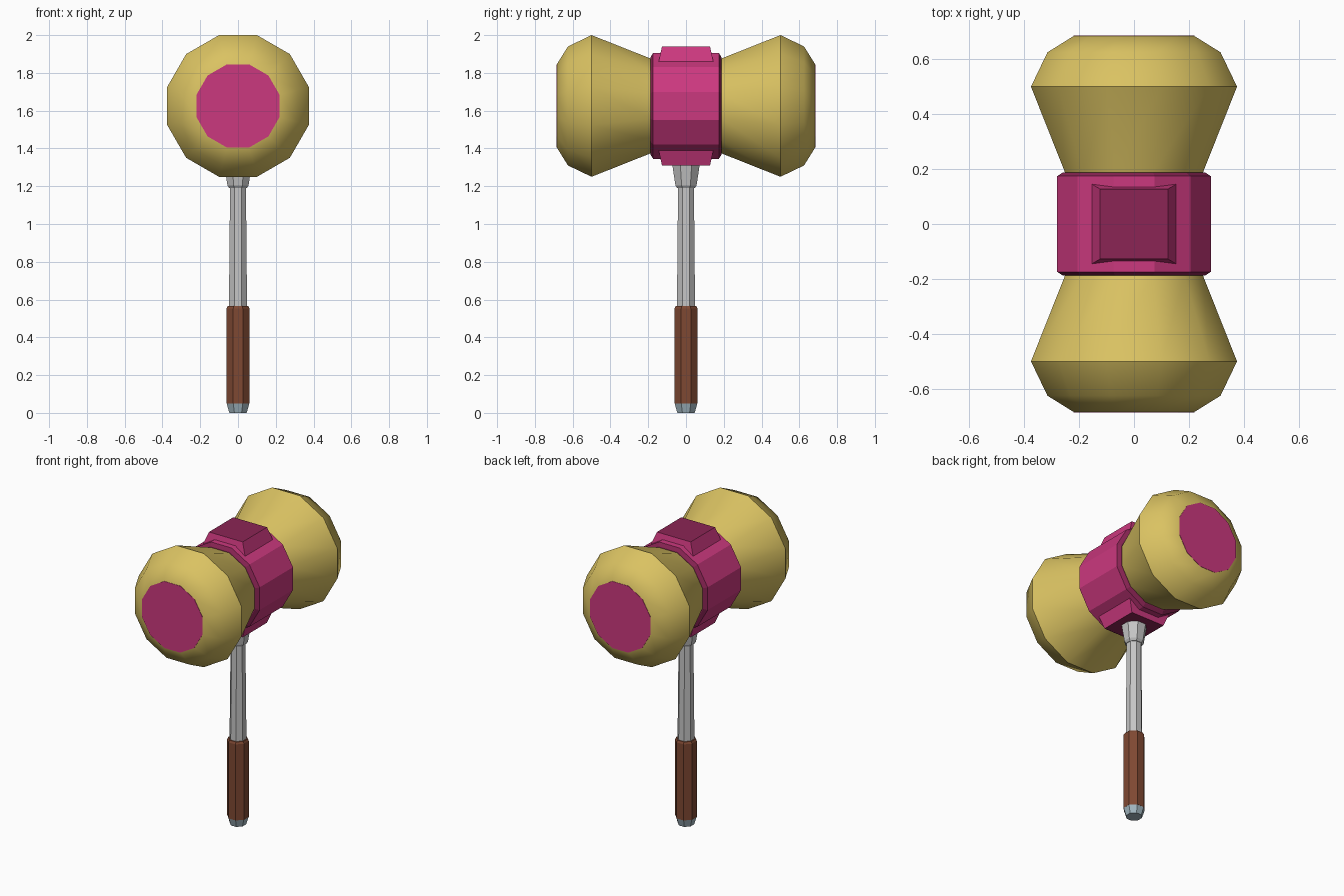
import bpy, bmesh
from math import pi, cos, sin, radians
from mathutils import Matrix, Vector

cube = bpy.data.objects.get("Cube")
if cube:
    bpy.data.objects.remove(cube, do_unlink=True)

HEAD_Z = 1.625


def material(name, rgb):
    m = bpy.data.materials.new(name)
    m.use_nodes = True
    m.diffuse_color = (*rgb, 1)
    node = next(n for n in m.node_tree.nodes if n.type == "BSDF_PRINCIPLED")
    node.inputs["Base Color"].default_value = (*rgb, 1)
    return m


gold = material("gold", (0.70, 0.54, 0.122))
pink = material("pink", (0.60, 0.04, 0.21))
dark_pink = material("dark pink", (0.26, 0.018, 0.09))
steel = material("steel", (0.56, 0.56, 0.56))
brown = material("brown leather", (0.21, 0.065, 0.032))
pale_blue = material("pale blue steel", (0.36, 0.47, 0.53))


def finish(name, bm, mats, rule=None, smooth=None):
    bmesh.ops.recalc_face_normals(bm, faces=bm.faces)
    bm.normal_update()
    if rule:
        for f in bm.faces:
            f.material_index = rule(f)
    me = bpy.data.meshes.new(name)
    bm.to_mesh(me)
    bm.free()
    for m in mats:
        me.materials.append(m)
    ob = bpy.data.objects.new(name, me)
    bpy.context.collection.objects.link(ob)
    if smooth:
        bpy.ops.object.select_all(action="DESELECT")
        ob.select_set(True)
        bpy.context.view_layer.objects.active = ob
        bpy.ops.object.shade_smooth_by_angle(angle=radians(smooth))
    return ob


def lathe(profile, sides, matrix=Matrix()):
    """Closed prism stack; profile holds (distance to flat side, height)."""
    bm = bmesh.new()
    rings = []
    for r, h in profile:
        r /= cos(pi / sides)
        angles = [2 * pi * (i + 0.5) / sides for i in range(sides)]
        rings.append([bm.verts.new(matrix @ Vector((r * cos(a), r * sin(a), h)))
                      for a in angles])
    for low, high in zip(rings, rings[1:]):
        for i in range(sides):
            j = (i + 1) % sides
            bm.faces.new((low[i], low[j], high[j], high[i]))
    bm.faces.new(rings[0][::-1])
    bm.faces.new(rings[-1])
    return bm


# Two flared striking heads with coloured end discs
for side, label in ((-1, "front"), (1, "back")):
    axis = (Matrix.Translation((0, 0, HEAD_Z))
            @ Matrix.Rotation(-side * pi / 2, 4, "X"))
    bell = [(0.23, 0.12), (0.25, 0.185), (0.375, 0.5), (0.315, 0.625), (0.22, 0.684)]
    finish(label + "_hammer_head", lathe(bell, 12, axis), [gold], smooth=40)
    disc = [(0.22, 0.682), (0.22, 0.686)]
    finish(label + "_striking_disc", lathe(disc, 12, axis), [pink])

# Collar around the middle, with dark chamfered rims
axis = Matrix.Translation((0, 0, HEAD_Z)) @ Matrix.Rotation(pi / 2, 4, "X")
collar = [(0.258, -0.188), (0.28, -0.174), (0.28, 0.174), (0.258, 0.188)]
finish("collar", lathe(collar, 12, axis), [pink, dark_pink],
       rule=lambda f: int(abs(f.normal.y) > 0.1))

# Tapered pads above and below the collar
for side, label in ((1, "top"), (-1, "bottom")):
    bm = bmesh.new()
    bmesh.ops.create_cube(bm, size=2)
    for v in bm.verts:
        outer = v.co.z * side > 0
        v.co.x *= 0.123 if outer else 0.155
        v.co.y *= 0.127 if outer else 0.146
        v.co.z = HEAD_Z + side * (0.315 if outer else 0.23)
    finish(label + "_pad", bm, [pink, dark_pink],
           rule=lambda f: int(abs(f.normal.z) > 0.9))

# Handle: pommel, grip, shaft and socket
handle = {
    "pommel": ([(0.046, 0), (0.06, 0.05)], pale_blue),
    "grip": ([(0.061, 0.05), (0.061, 0.552), (0.055, 0.565)], brown),
    "shaft": ([(0.048, 0.55), (0.042, 1.2)], steel),
    "socket": ([(0.046, 1.19), (0.056, 1.205), (0.075, 1.33)], steel),
}
for name, (profile, mat) in handle.items():
    finish(name, lathe(profile, 8), [mat])
